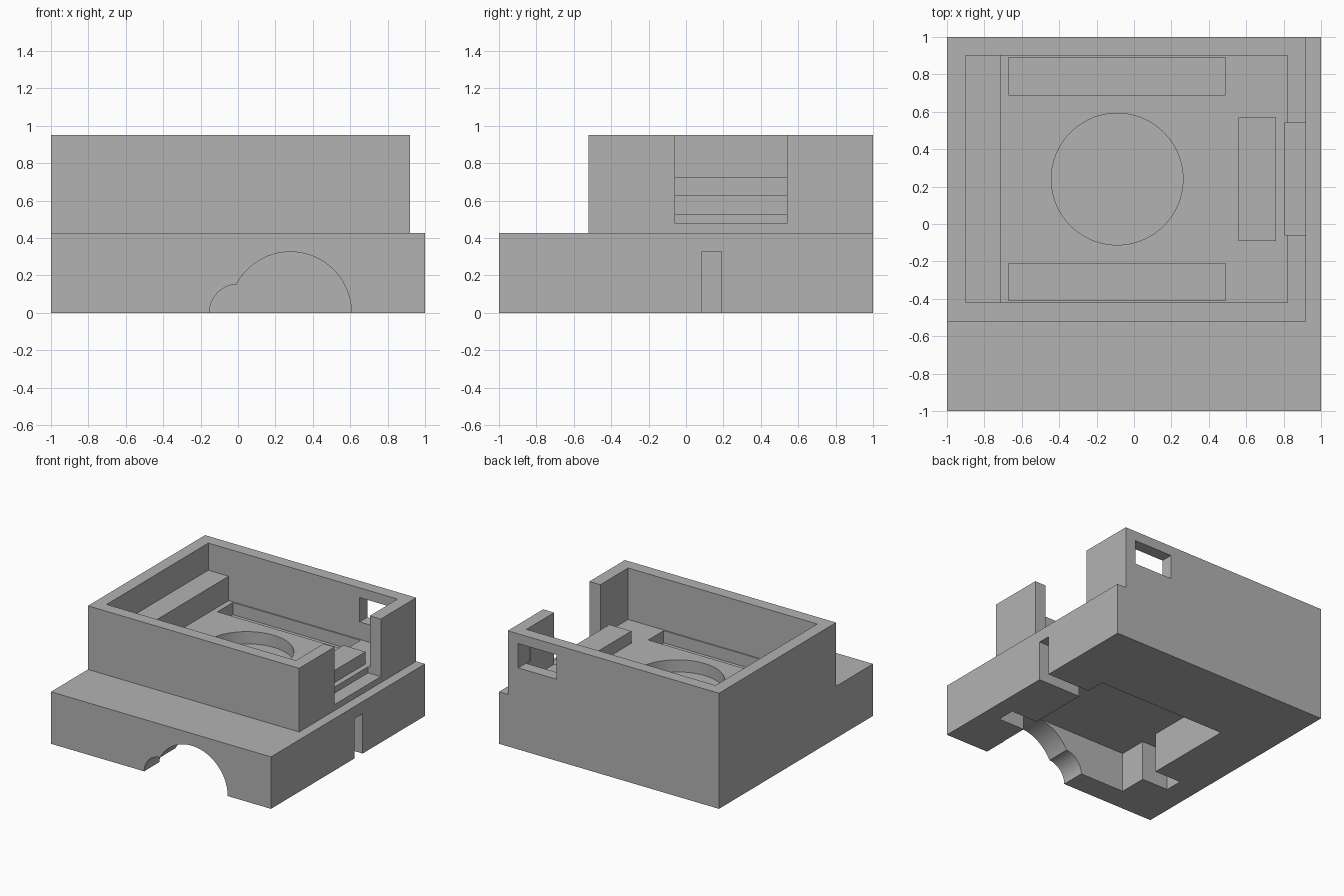
import bpy, bmesh, math

cube = bpy.data.objects.get("Cube")
if cube:
    bpy.data.objects.remove(cube, do_unlink=True)

grey = bpy.data.materials.new("plain_grey")
grey.use_nodes = True
grey.diffuse_color = (0.45, 0.45, 0.45, 1)
grey.node_tree.nodes["Principled BSDF"].inputs["Base Color"].default_value = (0.45, 0.45, 0.45, 1)

# Main levels
TOP, LEDGE, PAD, FLOOR, STEP, CEILING = 0.95, 0.727, 0.627, 0.527, 0.427, 0.327
OVER = 1.2   # cutters reach past the outside


def prism(name, outline, lo, hi, axis="z"):
    """Extrude a closed outline along z (points are x, y) or y (points are x, z)."""
    place = (lambda a, b, h: (a, b, h)) if axis == "z" else (lambda a, b, h: (a, h, b))
    bm = bmesh.new()
    low = [bm.verts.new(place(a, b, lo)) for a, b in outline]
    high = [bm.verts.new(place(a, b, hi)) for a, b in outline]
    bm.faces.new(low)
    bm.faces.new(high)
    n = len(outline)
    for i in range(n):
        j = (i + 1) % n
        bm.faces.new((low[i], low[j], high[j], high[i]))
    bmesh.ops.recalc_face_normals(bm, faces=bm.faces)
    mesh = bpy.data.meshes.new(name)
    bm.to_mesh(mesh)
    bm.free()
    mesh.materials.append(grey)
    obj = bpy.data.objects.new(name, mesh)
    bpy.context.scene.collection.objects.link(obj)
    return obj


def box(name, x0, x1, y0, y1, z0, z1):
    return prism(name, [(x0, y0), (x1, y0), (x1, y1), (x0, y1)], z0, z1)


def circle(cx, cy, r, n=96):
    return [(cx + r * math.cos(math.tau * (i + 0.5) / n),
             cy + r * math.sin(math.tau * (i + 0.5) / n)) for i in range(n)]


def cut(target, cutter):
    cutter.hide_render = True
    mod = target.modifiers.new("cut", "BOOLEAN")
    mod.operation = "DIFFERENCE"
    mod.solver = "EXACT"
    mod.object = cutter
    bpy.context.view_layer.objects.active = target
    bpy.ops.object.modifier_apply(modifier=mod.name)
    bpy.data.objects.remove(cutter, do_unlink=True)


housing = box("housing", -1, 1, -1, 1, 0, TOP)

# Steps in front of and beside the raised tray
cut(housing, box("front_step", -OVER, OVER, -OVER, -0.52, STEP, OVER))
cut(housing, box("side_step", 0.92, OVER, -OVER, OVER, STEP, OVER))

# Tray interior, leaving a ledge along one side
tray = [(-0.9, OVER), (-0.9, LEDGE), (-0.715, LEDGE), (-0.715, FLOOR), (0.82, FLOOR), (0.82, OVER)]
cut(housing, prism("tray_interior", tray, -0.42, 0.9, "y"))

# Shallow recesses in the tray floor
for y in (-0.41, 0.69):
    cut(housing, box("long_recess", -0.67, 0.49, y, y + 0.2, STEP, PAD))
cut(housing, prism("round_recess", circle(-0.09, 0.24, 0.352), STEP, PAD))

# Openings in the tray walls
cut(housing, box("wall_notch", 0.805, OVER, -0.06, 0.54, 0.477, OVER))
cut(housing, box("back_window", 0.475, 0.825, 0.85, OVER, 0.67, 0.87))

# Underside cavity with two side pockets and a cable slot
cavity = [(-0.56, -0.8), (0.61, -0.8), (0.61, -0.565), (0.85, -0.565), (0.85, -0.415), (0.61, -0.415),
          (0.61, 0.085), (OVER, 0.085), (OVER, 0.19), (0.61, 0.19), (0.61, 0.35), (-0.56, 0.35),
          (-0.56, -0.415), (-0.8, -0.415), (-0.8, -0.565), (-0.56, -0.565)]
cut(housing, prism("underside_cavity", cavity, -0.1, CEILING))

# Arched openings through the front wall
for x, r in ((0.28, 0.326), (0, 0.153)):
    cut(housing, prism("front_arch", circle(x, 0, r), -OVER, -0.7, "y"))

# Raised pad beside the notch
pad = box("raised_pad", 0.56, 0.76, -0.09, 0.57, FLOOR - 0.02, PAD)

bpy.ops.object.select_all(action="DESELECT")
for obj in (housing, pad):
    obj.select_set(True)
bpy.context.view_layer.objects.active = housing
bpy.ops.object.shade_smooth_by_angle(angle=math.radians(30))
